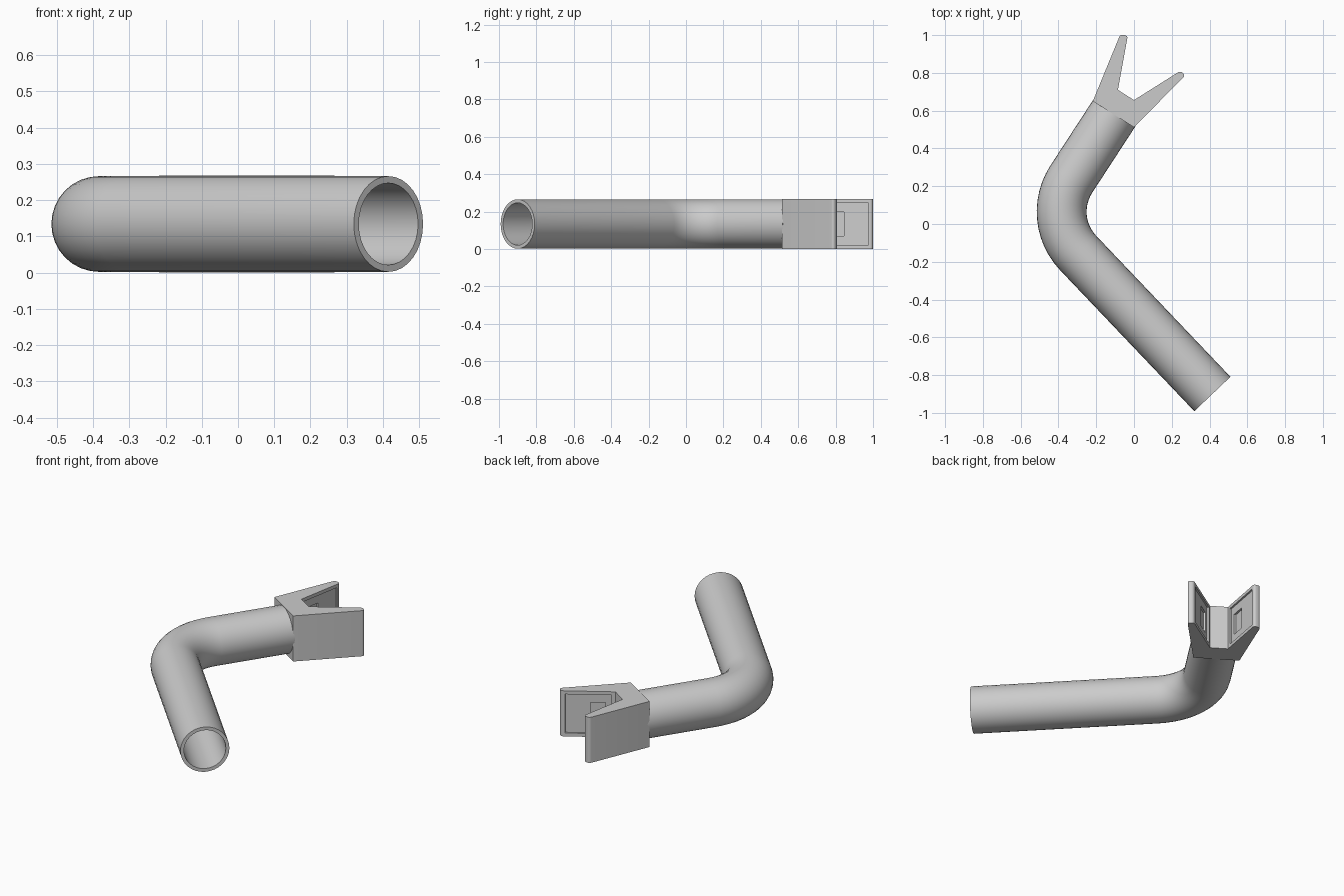
import bpy, bmesh
from math import cos, sin, tau, radians
from mathutils import Vector

if "Cube" in bpy.data.objects:
    bpy.data.objects.remove(bpy.data.objects["Cube"])

H = 0.268           # overall height
MID = H / 2


def add_object(name, bm):
    bmesh.ops.recalc_face_normals(bm, faces=bm.faces)
    mesh = bpy.data.meshes.new(name)
    bm.to_mesh(mesh)
    bm.free()
    ob = bpy.data.objects.new(name, mesh)
    bpy.context.collection.objects.link(ob)
    bpy.ops.object.select_all(action='DESELECT')
    ob.select_set(True)
    bpy.context.view_layer.objects.active = ob
    bpy.ops.object.shade_smooth_by_angle(angle=radians(30))
    return ob


# Bent hollow pipe: straight, arc, straight
SIDES, R_OUT, R_IN, BEND = 32, 0.132, 0.113, 0.317
start, end = Vector((0.415, -0.90, MID)), Vector((-0.103, 0.589, MID))
n1, n2 = Vector((-0.725, -0.69, 0)).normalized(), Vector((-0.838, 0.545, 0)).normalized()
centre = Vector((-0.066, 0.065, MID))
path = [(start, n1)]
STEPS = 12
for i in range(STEPS + 1):
    n = n1.slerp(n2, i / STEPS)
    path.append((centre + n * BEND, n))
path.append((end, n2))

bm = bmesh.new()


def ring(p, n, r):
    return [bm.verts.new(p + n * (r * cos(tau * k / SIDES)) + Vector((0, 0, r * sin(tau * k / SIDES))))
            for k in range(SIDES)]


def bridge(a, b):
    for k in range(SIDES):
        j = (k + 1) % SIDES
        bm.faces.new((a[k], a[j], b[j], b[k]))


rings = [ring(p, n, R_OUT) for p, n in path] + [ring(p, n, R_IN) for p, n in reversed(path)]
for i in range(len(rings)):
    bridge(rings[i], rings[(i + 1) % len(rings)])
add_object("bent_pipe", bm)

# Forked end: extruded outline with rounded prong tips
outline = [(-0.218, 0.65), (0.0, 0.512), (0.272, 0.787), (0.246, 0.811),
           (0.0, 0.656), (-0.085, 0.71), (-0.033, 0.997), (-0.073, 1.003)]
bm = bmesh.new()
base = bm.faces.new([bm.verts.new((x, y, 0)) for x, y in outline])
top = bmesh.ops.extrude_face_region(bm, geom=[base])['geom']
bmesh.ops.translate(bm, verts=[v for v in top if isinstance(v, bmesh.types.BMVert)], vec=(0, 0, H))
bmesh.ops.recalc_face_normals(bm, faces=bm.faces)
tips = [Vector((*outline[i], 0)) for i in (2, 3, 6, 7)]
edges = [e for e in bm.edges if abs(e.verts[0].co.z - e.verts[1].co.z) > 0.1
         and any((e.verts[0].co.xy - t.xy).length < 1e-4 for t in tips)]
bmesh.ops.bevel(bm, geom=edges, offset=0.014, segments=4, profile=0.5, affect='EDGES')


def recess(face, root, tip, u0, u1, z0, z1, depth):
    """Sink a rectangle, placed by fraction along the prong and by height, into a face."""
    axis = tip - root
    normal = face.normal.copy()
    bmesh.ops.inset_individual(bm, faces=[face], thickness=0.005)
    mid = face.calc_center_median()
    off = normal * (mid - root).dot(normal)
    for v in face.verts:
        u = u1 if (v.co - mid).dot(axis) > 0 else u0
        z = z1 if v.co.z > mid.z else z0
        v.co = root + axis * u + off
        v.co.z = z
    bmesh.ops.inset_individual(bm, faces=[face], thickness=0.0)
    for v in face.verts:
        v.co -= normal * depth


# Shallow panel and small pocket on each inner prong face
for a, b in ((4, 3), (5, 6)):
    root, tip = Vector((*outline[a], 0)), Vector((*outline[b], 0))
    goal = (root + tip) / 2 + Vector((0, 0, MID))
    bm.normal_update()
    face = min(bm.faces, key=lambda f: (f.calc_center_median() - goal).length)
    recess(face, root, tip, 0.07, 0.92, 0.02, H - 0.02, 0.01)
    recess(face, root, tip, 0.18, 0.46, 0.07, H - 0.07, 0.012)
add_object("forked_end", bm)
